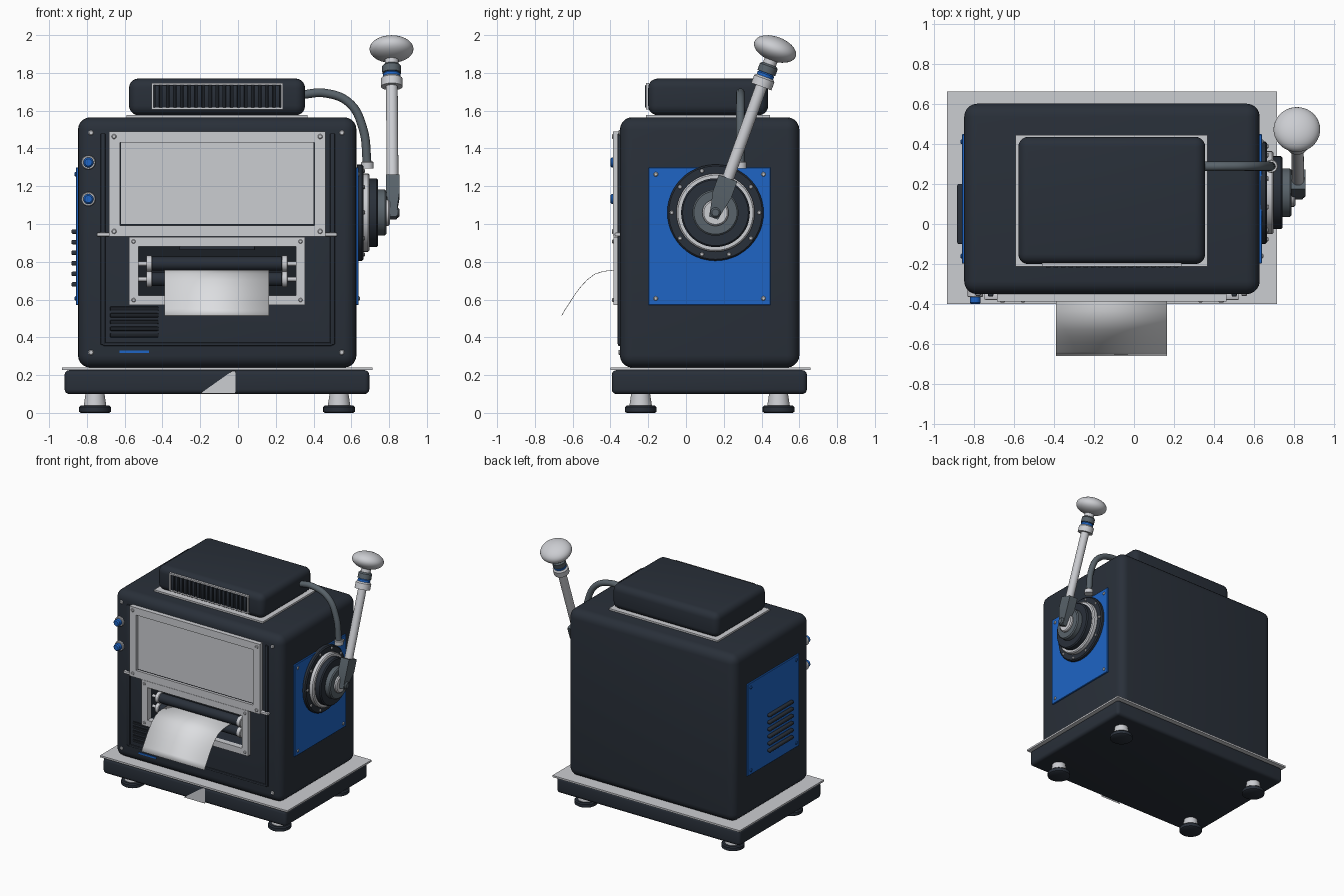
import bpy, bmesh, math
from mathutils import Vector

if "Cube" in bpy.data.objects:
    bpy.data.objects.remove(bpy.data.objects["Cube"])

def material(name, r, g, b):
    m = bpy.data.materials.new(name)
    m.diffuse_color = (r, g, b, 1)
    m.use_nodes = True
    m.node_tree.nodes["Principled BSDF"].inputs["Base Color"].default_value = m.diffuse_color
    return m

NAVY = material("dark navy", 0.022, 0.029, 0.041)
BLACK = material("near black", 0.011, 0.014, 0.019)
LIGHT = material("light grey", 0.60, 0.61, 0.64)
SLATE = material("slate grey", 0.10, 0.125, 0.145)
BLUE = material("blue", 0.013, 0.13, 0.56)
PAPER = material("paper white", 0.72, 0.73, 0.75)

def finish(name, bm, mat, angle=35):
    bmesh.ops.recalc_face_normals(bm, faces=bm.faces)
    me = bpy.data.meshes.new(name)
    bm.to_mesh(me)
    bm.free()
    ob = bpy.data.objects.new(name, me)
    bpy.context.collection.objects.link(ob)
    me.materials.append(mat)
    smooth(ob, angle)
    return ob

def smooth(ob, angle=35):
    bpy.ops.object.select_all(action='DESELECT')
    ob.select_set(True)
    bpy.context.view_layer.objects.active = ob
    bpy.ops.object.shade_smooth_by_angle(angle=math.radians(angle))

def box(name, x, y, z, mat, bevel=0.0, seg=4):
    bm = bmesh.new()
    bmesh.ops.create_cube(bm, size=1)
    for v in bm.verts:
        v.co = Vector([(r[0] + r[1]) / 2 + c * (r[1] - r[0]) for r, c in zip((x, y, z), v.co)])
    if bevel:
        bmesh.ops.bevel(bm, geom=bm.edges[:], offset=bevel, segments=seg, profile=0.5, affect='EDGES')
    return finish(name, bm, mat)

def lathe(name, start, axis, profile, mat, n=32):
    """Spin (distance along axis, radius) pairs about an axis."""
    q = Vector(axis).to_track_quat('Z', 'Y')
    bm = bmesh.new()
    rings = [[bm.verts.new(Vector(start) + q @ Vector((r * math.cos(2 * math.pi * i / n),
              r * math.sin(2 * math.pi * i / n), t))) for i in range(n)] for t, r in profile]
    for a, b in zip(rings, rings[1:]):
        for i in range(n):
            bm.faces.new((a[i], a[(i + 1) % n], b[(i + 1) % n], b[i]))
    bm.faces.new(rings[0])
    bm.faces.new(rings[-1])
    return finish(name, bm, mat)

def disc(name, start, axis, length, r, mat, n=32, edge=0.004):
    e = min(edge, length / 3, r / 3)
    return lathe(name, start, axis, [(0, r), (length - e, r), (length, r - e)], mat, n)

def frame(name, x, z, y, w, mat, bevel=0.008):
    """Rectangular frame on the front, border width w."""
    bm = bmesh.new()
    def loop(d, yy):
        return [bm.verts.new((px, yy, pz)) for px, pz in
                ((x[0] + d, z[0] + d), (x[1] - d, z[0] + d), (x[1] - d, z[1] - d), (x[0] + d, z[1] - d))]
    loops = [loop(0, y[0]), loop(w, y[0]), loop(w, y[1]), loop(0, y[1])]
    for a, b in zip(loops, loops[1:] + loops[:1]):
        for i in range(4):
            bm.faces.new((a[i], a[(i + 1) % 4], b[(i + 1) % 4], b[i]))
    edges = [e for e in bm.edges if e.calc_face_angle(0) > 1]
    bmesh.ops.bevel(bm, geom=edges, offset=bevel, segments=3, profile=0.5, affect='EDGES')
    return finish(name, bm, mat)

FRONT = (0, -1, 0)
FY = -0.35

# Body with the paper slot cut into the front
body = box("body", (-0.847, 0.627), (FY, 0.60), (0.24, 1.565), NAVY, 0.065, 5)
cutter = box("slot_cutter", (-0.53, 0.31), (-0.5, -0.16), (0.62, 0.885), BLACK)
mod = body.modifiers.new("slot", 'BOOLEAN')
mod.object, mod.operation, mod.solver = cutter, 'DIFFERENCE', 'EXACT'
bpy.context.view_layer.objects.active = body
bpy.ops.object.modifier_apply(modifier="slot")
bpy.data.objects.remove(cutter)
smooth(body)

# Base, trim plate, corner plate and feet
box("base", (-0.918, 0.695), (-0.393, 0.64), (0.10, 0.226), NAVY, 0.025)
box("base_trim", (-0.933, 0.713), (-0.40, 0.66), (0.226, 0.24), LIGHT)
bm = bmesh.new()
bm.faces.new([bm.verts.new((x, -0.396, z)) for x, z in ((-0.2, 0.102), (-0.012, 0.102), (-0.012, 0.222), (-0.03, 0.222))])
finish("base_wedge_plate", bm, LIGHT)
for x in (-0.757, 0.535):
    for y in (-0.24, 0.49):
        lathe("foot_pad", (x, y, 0), (0, 0, 1), [(0, 0.075), (0.006, 0.084), (0.03, 0.084), (0.038, 0.076)], NAVY)
        lathe("foot_stem", (x, y, 0.036), (0, 0, 1), [(0, 0.06), (0.02, 0.057), (0.066, 0.05)], LIGHT)

# Top housing with its grille
box("top_trim", (-0.59, 0.367), (-0.213, 0.445), (1.56, 1.578), LIGHT)
box("top_housing", (-0.577, 0.355), (-0.20, 0.435), (1.576, 1.77), NAVY, 0.05, 5)
frame("grille_frame", (-0.458, 0.238), (1.605, 1.746), (-0.212, -0.195), 0.011, LIGHT, 0.003)
box("grille_back", (-0.45, 0.23), (-0.203, -0.19), (1.612, 1.739), BLACK)
for i in range(18):
    x = -0.428 + i * 0.0375
    box("grille_slat", (x - 0.012, x + 0.012), (-0.217, -0.2), (1.616, 1.735), NAVY, 0.004, 2)

# Front panel edging
for x in (-0.715, 0.50):
    box("panel_edge", (x - 0.013, x + 0.013), (FY - 0.012, FY + 0.01), (0.36, 1.48), NAVY, 0.006, 2)
box("panel_edge_bottom", (-0.715, 0.50), (FY - 0.01, FY + 0.01), (0.355, 0.372), NAVY, 0.005, 2)

# Display window
frame("display_frame", (-0.683, 0.462), (0.934, 1.49), (-0.386, FY + 0.01), 0.058, LIGHT, 0.012)
box("display_gap", (-0.63, 0.41), (-0.365, FY + 0.01), (0.99, 1.44), BLACK)
box("display_panel", (-0.62, 0.40), (-0.372, -0.36), (1.001, 1.433), LIGHT)
box("ledge", (-0.747, 0.525), (-0.378, FY + 0.01), (0.934, 0.954), LIGHT, 0.006, 2)

# Paper outlet with rollers and sheet
frame("outlet_frame", (-0.578, 0.356), (0.572, 0.932), (-0.385, FY + 0.01), 0.05, LIGHT, 0.01)
box("outlet_lining", (-0.53, 0.31), (-0.17, -0.155), (0.62, 0.885), BLACK)
box("outlet_bar", (-0.31, 0.09), (-0.35, -0.33), (0.862, 0.882), NAVY, 0.005, 2)
for z in (0.79, 0.708):
    disc("roller", (-0.456, -0.31, z), (1, 0, 0), 0.69, 0.037, NAVY, 24)
    disc("roller_axle", (-0.53, -0.31, z), (1, 0, 0), 0.84, 0.012, LIGHT, 16)
    for x in (-0.485, 0.233):
        disc("roller_cap", (x, -0.31, z), (1, 0, 0), 0.03, 0.042, LIGHT, 24)
path = [(-0.25, 0.75), (-0.32, 0.755), (-0.383, 0.755), (-0.435, 0.75), (-0.483, 0.735), (-0.525, 0.703),
        (-0.56, 0.664), (-0.59, 0.624), (-0.615, 0.585), (-0.638, 0.55), (-0.658, 0.515)]
bm = bmesh.new()
rows = [[bm.verts.new((x, y, z)) for x in (-0.388, 0.165)] for y, z in path]
for a, b in zip(rows, rows[1:]):
    bm.faces.new((a[0], b[0], b[1], a[1]))
sheet = finish("paper_sheet", bm, PAPER)
thick = sheet.modifiers.new("thickness", 'SOLIDIFY')
thick.thickness, thick.offset = 0.003, 0

# Front vents, indicator strip, screws and buttons
for i in range(5):
    z = 0.552 - i * 0.0355
    box("front_vent", (-0.678, -0.42), (FY - 0.008, FY + 0.01), (z - 0.011, z + 0.011), BLACK, 0.006, 2)
box("indicator_strip", (-0.627, -0.47), (FY - 0.006, FY + 0.01), (0.318, 0.331), BLUE)
def screws(name, xs, zs, y, r):
    for x in xs:
        for z in zs:
            disc(name, (x, y + 0.01, z), FRONT, 0.018, r, LIGHT, 12)
screws("body_screw", (-0.778, 0.55), (0.32, 1.483), FY, 0.014)
screws("display_screw", (-0.656, 0.435), (0.961, 1.463), -0.384, 0.013)
screws("outlet_screw", (-0.553, 0.331), (0.597, 0.907), -0.383, 0.011)
for z in (1.326, 1.132):
    disc("button_ring", (-0.792, FY + 0.02, z), FRONT, 0.035, 0.038, LIGHT, 24)
    disc("button", (-0.792, FY + 0.01, z), FRONT, 0.06, 0.027, BLUE, 24, 0.008)

# Blue side plates with screws
for side, x in ((1, 0.627), (-1, -0.847)):
    box("side_plate", sorted((x - side * 0.01, x + side * 0.011)), (-0.198, 0.448), (0.57, 1.30), BLUE, 0.003, 1)
    for y in (-0.16, 0.41):
        for z in (0.606, 1.263):
            disc("side_screw", (x, y, z), (side, 0, 0), 0.018, 0.012, BLUE if side < 0 else LIGHT, 12)
for i in range(6):
    z = 0.96 - i * 0.056
    box("side_vent", (-0.882, -0.85), (-0.10, 0.20), (z - 0.012, z + 0.012), NAVY, 0.008, 3)

# Crank hub on the right side
C = Vector((0, 0.156, 1.06))
for name, x0, x1, r, mat in (("hub_flange", 0.63, 0.664, 0.255, NAVY), ("hub_ring", 0.66, 0.697, 0.207, LIGHT),
                             ("hub_drum", 0.69, 0.742, 0.182, NAVY), ("hub_boss", 0.735, 0.785, 0.122, SLATE),
                             ("hub_cap", 0.78, 0.805, 0.07, LIGHT), ("hub_pin", 0.80, 0.855, 0.027, SLATE)):
    disc(name, C + Vector((x0, 0, 0)), (1, 0, 0), x1 - x0, r, mat, 48, 0.008)
for i in range(10):
    a = math.radians(36 * i)
    disc("hub_bolt", C + Vector((0.655, 0.232 * math.cos(a), 0.232 * math.sin(a))), (1, 0, 0), 0.017, 0.011, LIGHT, 10)

# Lever arm leaning backwards, with collars and knob
tilt = math.radians(20)
axis = Vector((-0.008, math.sin(tilt), math.cos(tilt)))
side = Vector((0, math.cos(tilt), -math.sin(tilt)))
pivot = C + Vector((0.82, 0, 0))
bm = bmesh.new()
sections = []
for t, hw, hx in ((-0.03, 0.025, 0.02), (0.03, 0.036, 0.025), (0.10, 0.052, 0.036), (0.195, 0.052, 0.036)):
    sections.append([bm.verts.new(pivot + axis * t + side * (sy * hw) + Vector((sx * hx, 0, 0)))
                     for sx, sy in ((-1, -1), (1, -1), (1, 1), (-1, 1))])
for a, b in zip(sections, sections[1:]):
    for i in range(4):
        bm.faces.new((a[i], a[(i + 1) % 4], b[(i + 1) % 4], b[i]))
bm.faces.new(sections[0])
bm.faces.new(sections[-1])
bmesh.ops.bevel(bm, geom=[e for e in bm.edges if e.calc_face_angle(0) > 1], offset=0.007, segments=2, profile=0.5, affect='EDGES')
finish("lever_joint", bm, SLATE)
for name, t0, t1, r, mat in (("lever_rod", 0.18, 0.72, 0.031, LIGHT), ("lever_collar", 0.71, 0.765, 0.057, LIGHT),
                             ("lever_blue_ring", 0.76, 0.79, 0.046, BLUE), ("lever_band", 0.787, 0.835, 0.05, SLATE),
                             ("lever_neck", 0.83, 0.89, 0.036, LIGHT)):
    disc(name, pivot + axis * t0, axis, t1 - t0, r, mat, 32, 0.01)
knob = [(-0.065 * math.cos(a), 0.0005 + 0.116 * math.sin(a)) for a in (math.pi * i / 18 for i in range(19))]
lathe("lever_knob", pivot + axis * 0.922, axis, knob, LIGHT, 40)

# Cable from the housing to the hub
cu = bpy.data.curves.new("cable", 'CURVE')
cu.dimensions, cu.bevel_depth, cu.bevel_resolution, cu.use_fill_caps = '3D', 0.023, 4, True
sp = cu.splines.new('BEZIER')
pts = [(0.34, 1.685), (0.46, 1.693), (0.59, 1.64), (0.66, 1.51), (0.685, 1.31)]
sp.bezier_points.add(len(pts) - 1)
for p, (x, z) in zip(sp.bezier_points, pts):
    p.co = (x, 0.288, z)
    p.handle_left_type = p.handle_right_type = 'AUTO'
cable = bpy.data.objects.new("cable", cu)
bpy.context.collection.objects.link(cable)
cu.materials.append(SLATE)
disc("cable_socket", (0.685, 0.288, 1.295), (0, 0, 1), 0.035, 0.033, LIGHT, 24)
